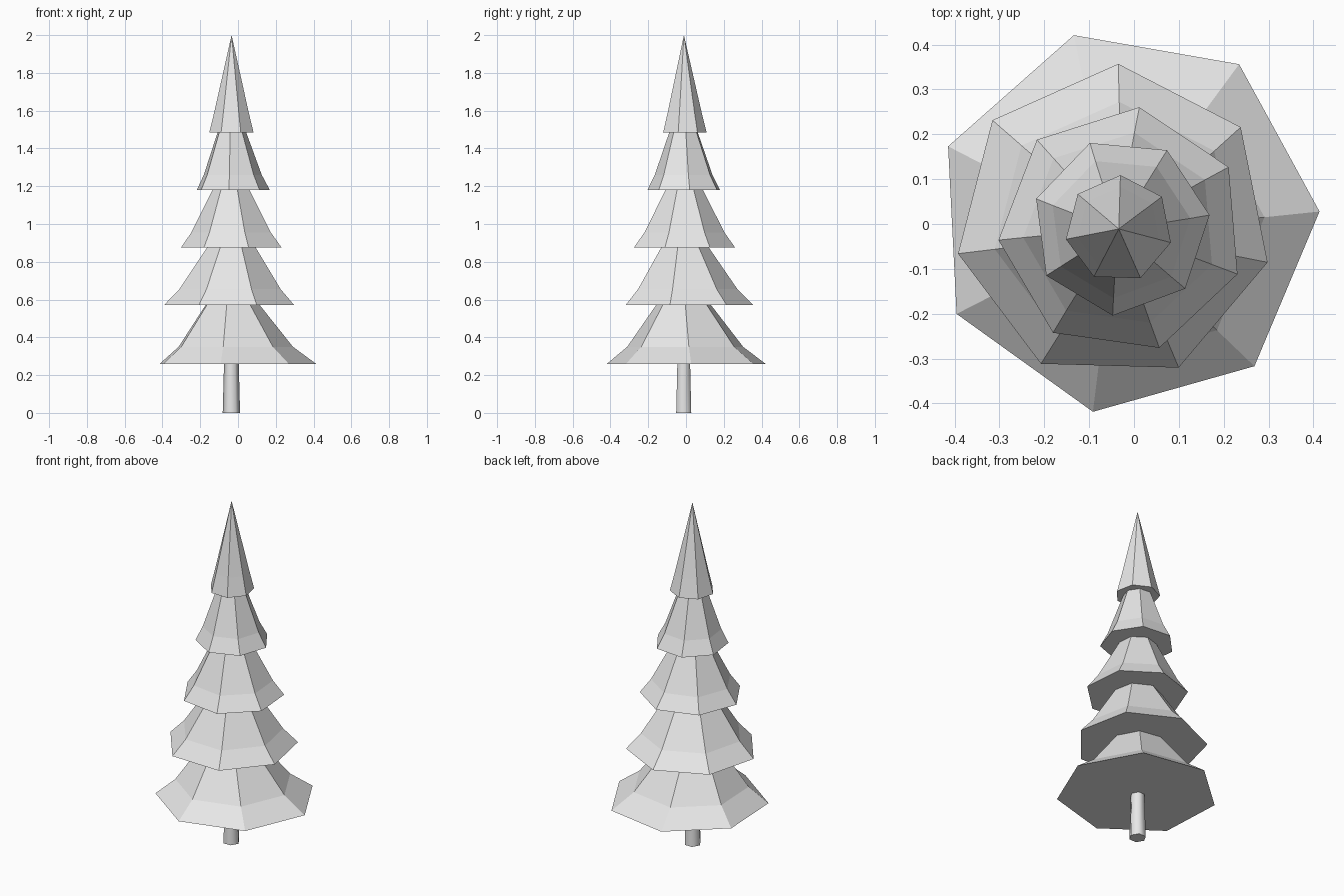
import bpy, bmesh
from math import cos, sin, radians, tau

if "Cube" in bpy.data.objects:
    bpy.data.objects.remove(bpy.data.objects["Cube"])

mat = bpy.data.materials.new("plain grey")
mat.diffuse_color = (0.8, 0.8, 0.8, 1)
mat.use_nodes = True
mat.node_tree.nodes["Principled BSDF"].inputs["Base Color"].default_value = mat.diffuse_color


def finish(name, bm):
    bmesh.ops.recalc_face_normals(bm, faces=bm.faces[:])
    me = bpy.data.meshes.new(name)
    bm.to_mesh(me)
    bm.free()
    me.materials.append(mat)
    ob = bpy.data.objects.new(name, me)
    bpy.context.collection.objects.link(ob)
    return ob


def loft(name, rings, sides, angle, cap_top=True):
    """Stack of polygons (cx, cy, z, radius); a zero radius makes a tip."""
    bm = bmesh.new()
    loops = []
    for cx, cy, z, r in rings:
        n = sides if r else 1
        loops.append([bm.verts.new((cx + r * cos(radians(angle) + tau * i / sides),
                                    cy + r * sin(radians(angle) + tau * i / sides), z))
                      for i in range(n)])
    bm.faces.new(loops[0])
    for a, b in zip(loops, loops[1:]):
        for i in range(sides):
            j = (i + 1) % sides
            if len(b) == 1:
                bm.faces.new((a[i], a[j], b[0]))
            else:
                bm.faces.new((a[i], a[j], b[j], b[i]))
    if cap_top and len(loops[-1]) > 1:
        bm.faces.new(loops[-1])
    return finish(name, bm)


# Hexagonal trunk with softly shaded sides
trunk = loft("trunk", [(-0.035, -0.012, 0, 0.046), (-0.035, -0.012, 0.30, 0.038)], 6, 0)
for p in trunk.data.polygons:
    p.use_smooth = abs(p.normal.z) < 0.5
for e in trunk.data.edges:
    z0, z1 = (trunk.data.vertices[v].co.z for v in e.vertices)
    e.use_edge_sharp = z0 == z1

# Foliage tiers: centre, base z, radius, turn, flare z, flare radius, top z, top radius
AX, AY = -0.034, -0.011
tiers = [
    (-0.017, 0.006, 0.26, 0.431, 2.9, 0.35, 0.315, 0.57, 0.15),
    (-0.045, 0.003, 0.57, 0.354, 88.4, 0.655, 0.275, 0.875, 0.132),
    (-0.027, -0.013, 0.875, 0.276, 81.9, 0.955, 0.218, 1.18, 0.102),
    (-0.029, -0.006, 1.18, 0.199, 7.5, 1.26, 0.158, 1.485, 0.078),
    (-0.034, -0.011, 1.485, 0.120, 88.2, 1.59, 0.094, 2.0, 0),
]
for k, (cx, cy, z0, r0, turn, z1, r1, z2, r2) in enumerate(tiers, 1):
    mx, my = cx + (AX - cx) * 0.4, cy + (AY - cy) * 0.4
    loft(f"foliage_tier_{k}",
         [(cx, cy, z0, r0), (mx, my, z1, r1), (AX, AY, z2, r2)], 7, turn, False)
